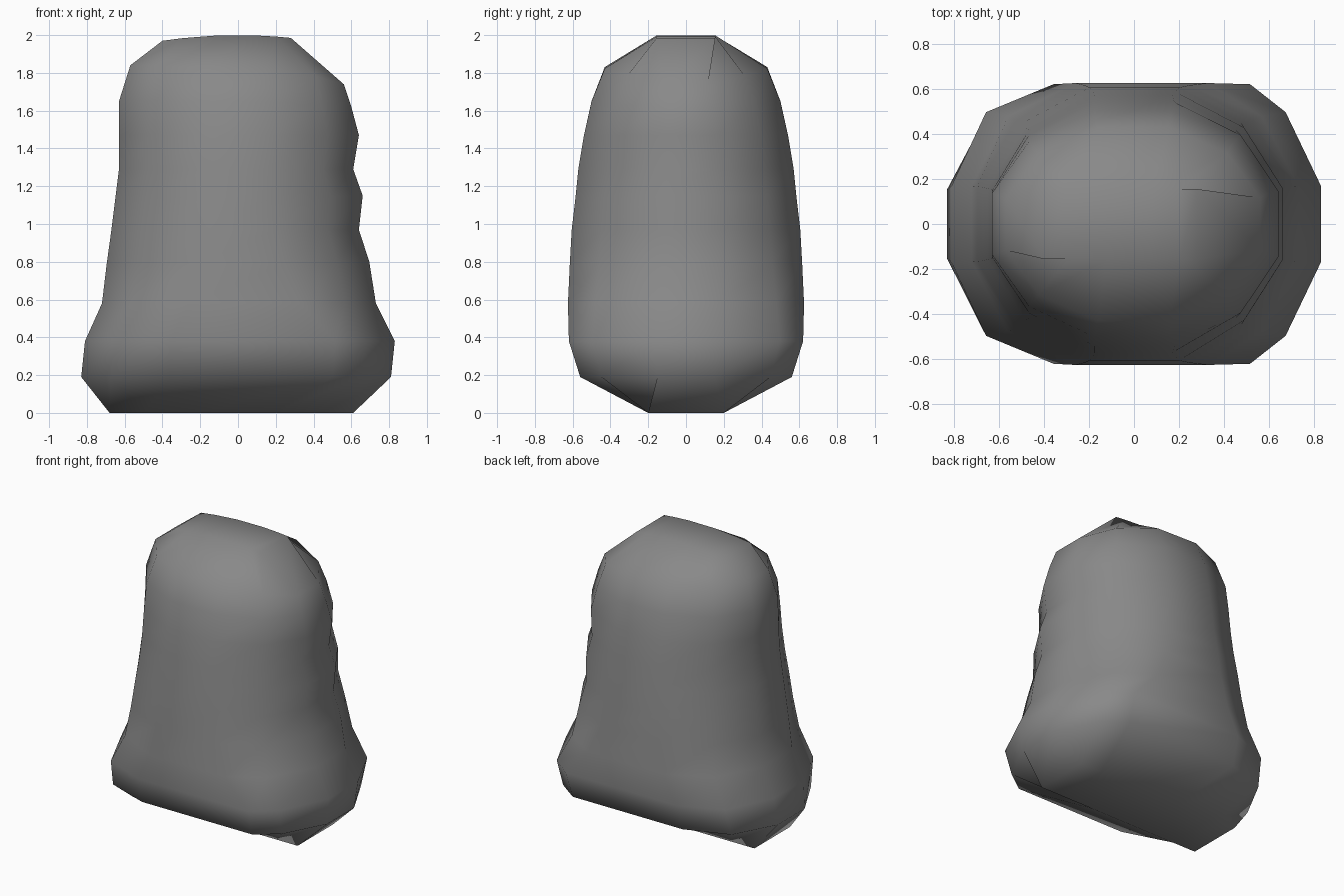
import bpy, bmesh

if "Cube" in bpy.data.objects:
    bpy.data.objects.remove(bpy.data.objects["Cube"])

# Levels of the stone: z left, x left, z middle, z right, x right, half depth, squareness
LEVELS = [
    (0.00, -0.68, 0.00, 0.00, 0.61, 0.20, 0.0),
    (0.19, -0.83, 0.19, 0.19, 0.81, 0.56, 1.0),
    (0.38, -0.81, 0.38, 0.38, 0.83, 0.62, 1.0),
    (0.58, -0.72, 0.58, 0.58, 0.73, 0.625, 0.5),
    (0.79, -0.695, 0.79, 0.80, 0.695, 0.615, 0.2),
    (0.97, -0.67, 0.97, 0.97, 0.64, 0.605, 0.1),
    (1.13, -0.65, 1.14, 1.15, 0.66, 0.585, 0.0),
    (1.29, -0.63, 1.29, 1.29, 0.61, 0.57, 0.0),
    (1.47, -0.63, 1.47, 1.47, 0.64, 0.54, 0.0),
    (1.65, -0.63, 1.65, 1.62, 0.60, 0.50, 0.0),
    (1.84, -0.57, 1.83, 1.74, 0.56, 0.43, 0.0),
    (1.97, -0.40, 2.00, 1.985, 0.28, 0.155, 0.0),
]


def ring(zl, xl, zm, zr, xr, depth, sq, flat):
    """Twelve-sided section; the flat end sections are plain rectangles."""
    def half(b):
        if flat:
            return [(1, 1), (0.73, 1), (0.3, 1)]
        return [(1, 0.27), (0.74 + 0.07 * sq, 0.73 + 0.07 * sq), (0.28 + b * sq, 1)]
    side = half(0.34) + [(-u, v) for u, v in reversed(half(0.16))]
    loop = side + [(u, -v) for u, v in reversed(side)]
    pts = []
    for u, v in loop:
        x, z = (xr, zr) if u > 0 else (xl, zl)
        pts.append((abs(u) * x, v * depth, zm + (z - zm) * u * u))
    return pts


# Stone body lofted from the sections
bm = bmesh.new()
rings = [[bm.verts.new(p) for p in ring(*row, row in (LEVELS[0], LEVELS[-1]))]
         for row in LEVELS]
for low, high in zip(rings, rings[1:]):
    for i in range(12):
        j = (i + 1) % 12
        bm.faces.new((low[i], low[j], high[j], high[i]))

# Bottom and top closed with strips
for cap in (rings[0], rings[-1]):
    for i in range(5):
        bm.faces.new((cap[i], cap[i + 1], cap[10 - i], cap[11 - i]))
bmesh.ops.recalc_face_normals(bm, faces=bm.faces)
for f in bm.faces:
    f.smooth = True

mesh = bpy.data.meshes.new("stone")
bm.to_mesh(mesh)
bm.free()

# Dark grey rock colour
mat = bpy.data.materials.new("dark_rock")
mat.diffuse_color = (0.25, 0.25, 0.25, 1)
mat.use_nodes = True
mat.node_tree.nodes["Principled BSDF"].inputs["Base Color"].default_value = mat.diffuse_color
mesh.materials.append(mat)
bpy.context.collection.objects.link(bpy.data.objects.new("stone", mesh))
